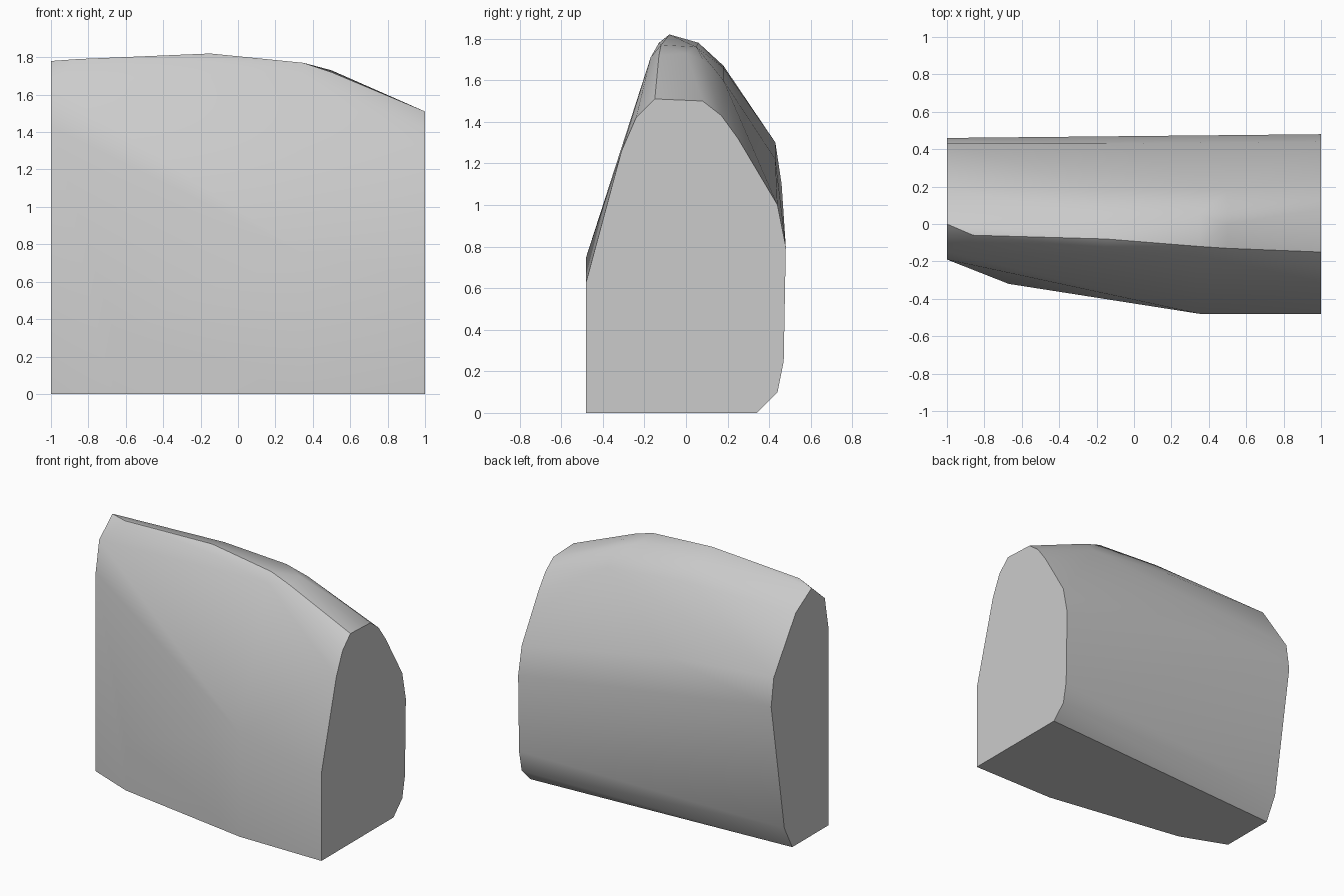
import bpy
import bmesh
import math

if "Cube" in bpy.data.objects:
    bpy.data.objects.remove(bpy.data.objects["Cube"], do_unlink=True)

# Single plain grey finish
grey = bpy.data.materials.new("plain_grey")
grey.use_nodes = True
colour = (0.6, 0.6, 0.6, 1)
grey.diffuse_color = colour
grey.node_tree.nodes["Principled BSDF"].inputs["Base Color"].default_value = colour

# Cross-sections along the length, as (y, z) points
low_end = [(-.48, 0), (.34, 0), (.44, .1), (.47, .25), (.48, .8), (.44, 1),
           (.25, 1.32), (.17, 1.43), (.08, 1.5), (-.15, 1.51), (-.24, 1.42),
           (-.31, 1.26), (-.48, .63)]
low_shoulder = [(-.13, 1.72), (0, 1.73), (.08, 1.7), (.18, 1.6)]
wide_middle = [(-.48, 0), (-.48, .75), (-.17, 1.71), (-.12, 1.77), (.05, 1.76)]
crest = [(-.13, 1.78), (-.08, 1.82), (.06, 1.78), (.18, 1.66), (.43, 1.22)]
narrow_side = [(-.32, 0), (-.32, .35)]
tall_shoulder = [(-.06, 1.79)]
tall_end = [(-.19, 0), (.22, 0), (.31, .17), (.46, 1.1), (.43, 1.3),
            (.18, 1.67), (0, 1.78), (-.15, 1.65), (-.19, 1.43)]
sections = {1: low_end, .5: low_shoulder, .35: wide_middle, -.15: crest,
            -.67: narrow_side, -.86: tall_shoulder, -1: tall_end}

# Wrap the sections in one convex skin
bm = bmesh.new()
for x, profile in sections.items():
    for y, z in profile:
        bm.verts.new((x, y, z))
hull = bmesh.ops.convex_hull(bm, input=bm.verts)
spare = [v for v in bm.verts if not v.link_faces]
bmesh.ops.delete(bm, geom=spare, context="VERTS")
bmesh.ops.dissolve_limit(bm, angle_limit=math.radians(1),
                         verts=bm.verts, edges=bm.edges)
bmesh.ops.recalc_face_normals(bm, faces=bm.faces)
mesh = bpy.data.meshes.new("tapered_block")
bm.to_mesh(mesh)
bm.free()
mesh.materials.append(grey)

block = bpy.data.objects.new("tapered_block", mesh)
bpy.context.collection.objects.link(block)
bpy.ops.object.select_all(action="DESELECT")
block.select_set(True)
bpy.context.view_layer.objects.active = block
bpy.ops.object.shade_smooth_by_angle(angle=math.radians(30))
